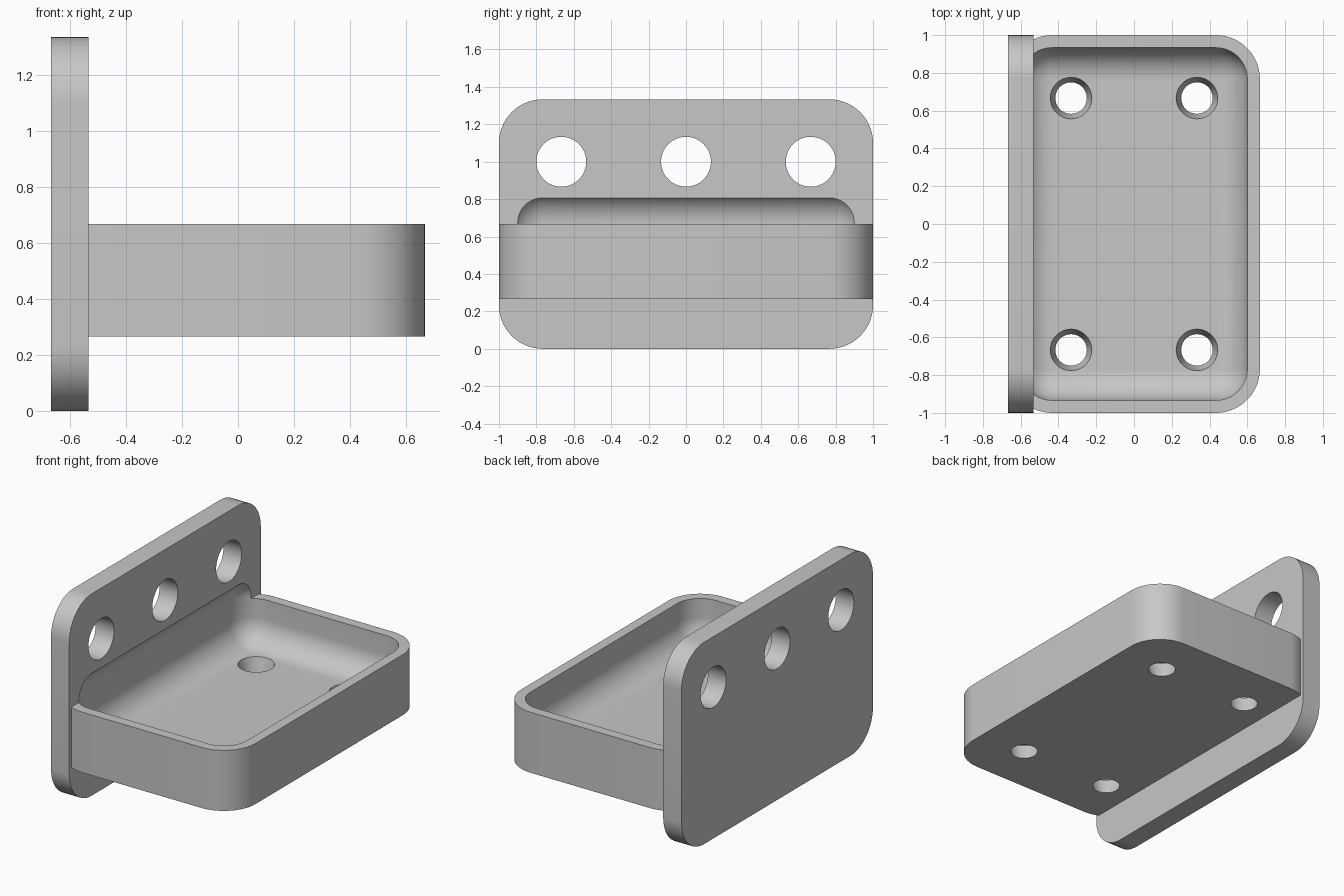
import bpy, bmesh, math
from mathutils import Vector

cube = bpy.data.objects.get("Cube")
if cube:
    bpy.data.objects.remove(cube, do_unlink=True)

U = 1 / 15                      # one design unit
PLATE_FRONT = -8 * U            # inner face of the wall plate

grey = bpy.data.materials.new("plain grey")
grey.use_nodes = True
grey.diffuse_color = (0.57, 0.57, 0.57, 1)
grey.node_tree.nodes["Principled BSDF"].inputs["Base Color"].default_value = grey.diffuse_color


def new_object(name, bm):
    bmesh.ops.recalc_face_normals(bm, faces=bm.faces)
    mesh = bpy.data.meshes.new(name)
    bm.to_mesh(mesh)
    bm.free()
    mesh.materials.append(grey)
    obj = bpy.data.objects.new(name, mesh)
    bpy.context.collection.objects.link(obj)
    return obj


def rounded_box(low, high, radius, axis=None, segments=14):
    """Box with edges along one axis rounded, or all edges if axis is None."""
    low, high = Vector(low), Vector(high)
    bm = bmesh.new()
    bmesh.ops.create_cube(bm, size=1)
    for v in bm.verts:
        v.co = (low + high) / 2 + v.co * (high - low)
    edges = [e for e in bm.edges if axis is None
             or abs((e.verts[0].co - e.verts[1].co).normalized()[axis]) > 0.9]
    bmesh.ops.bevel(bm, geom=edges, offset=radius, offset_type='OFFSET',
                    segments=segments, profile=0.5, affect='EDGES')
    return bm


def cone_cutter(name, centre, r_low, r_high, depth, along_x=False):
    bm = bmesh.new()
    bmesh.ops.create_cone(bm, cap_ends=True, segments=48, radius1=r_low,
                          radius2=r_high, depth=depth)
    obj = new_object(name, bm)
    obj.location = centre
    if along_x:
        obj.rotation_euler.y = math.pi / 2
    return obj


def cut(obj, cutters):
    for c in cutters:
        mod = obj.modifiers.new("cut", 'BOOLEAN')
        mod.operation = 'DIFFERENCE'
        mod.solver = 'EXACT'
        mod.object = c
    bpy.context.view_layer.update()
    bpy.context.view_layer.objects.active = obj
    for mod in list(obj.modifiers):
        bpy.ops.object.modifier_apply(modifier=mod.name)


# Upright wall plate with rounded corners
wall_plate = new_object("wall_plate", rounded_box(
    (-10 * U, -1, 0), (PLATE_FRONT, 1, 20 * U), 3.5 * U, axis=0))

# Tray body, trimmed flat where it meets the plate
bm = rounded_box((-10 * U, -1, 4 * U), (10 * U, 1, 10 * U), 3.5 * U, axis=2)
trim = bmesh.ops.bisect_plane(bm, geom=bm.verts[:] + bm.edges[:] + bm.faces[:],
                              plane_co=(PLATE_FRONT, 0, 0), plane_no=(-1, 0, 0),
                              clear_outer=True)
bmesh.ops.holes_fill(bm, edges=[e for e in bm.edges if e.is_boundary], sides=0)
tray = new_object("tray", bm)

# Soft-edged hollow that scoops the tray and dents the plate
hollow = new_object("hollow_cutter", rounded_box(
    (-9 * U, -14 * U, 5.6 * U), (9 * U, 14 * U, 12.6 * U), 2.5 * U))

# Mounting holes in the plate
plate_holes = [cone_cutter("plate_hole_cutter", (-9 * U, y * U, 15 * U),
                           2 * U, 2 * U, 6 * U, along_x=True) for y in (-10, 0, 10)]

# Tapered drain holes in the tray floor
floor_mid, floor_depth = 4.8 * U, 1.6 * U
slope = 0.4 * U / floor_depth
reach = 1.5 * floor_depth
drain_holes = [cone_cutter("drain_hole_cutter", (x * U, y * U, floor_mid),
                           1.45 * U - slope * reach / 2, 1.45 * U + slope * reach / 2, reach)
               for x in (-5, 5) for y in (-10, 10)]

cut(wall_plate, [hollow] + plate_holes)
cut(tray, [hollow] + drain_holes)

for helper in [hollow] + plate_holes + drain_holes:
    bpy.data.objects.remove(helper, do_unlink=True)

# Smooth curves, sharp edges
for obj in bpy.context.selected_objects:
    obj.select_set(False)
for obj in (wall_plate, tray):
    obj.select_set(True)
bpy.context.view_layer.objects.active = tray
bpy.ops.object.shade_smooth_by_angle(angle=math.radians(25))
